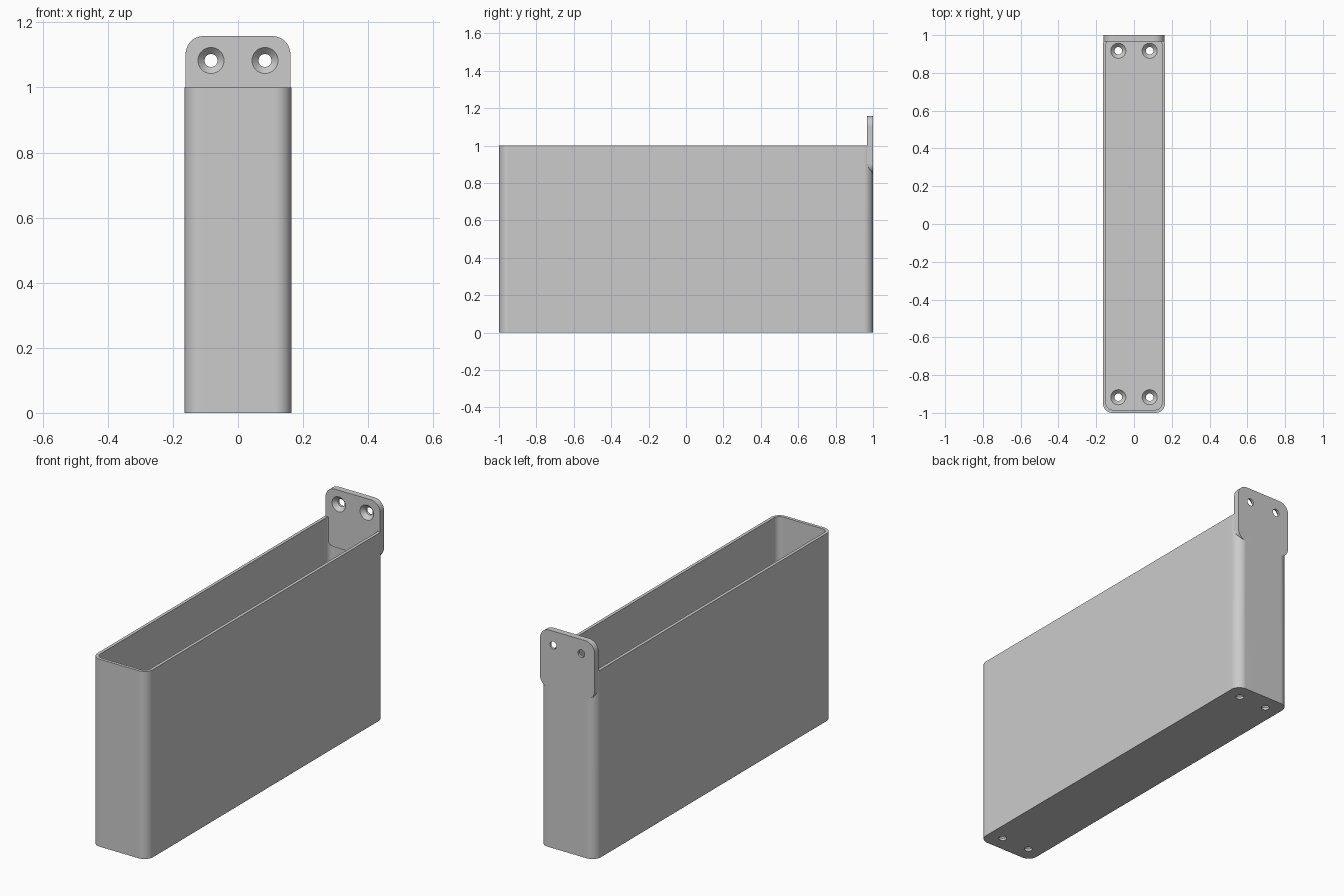
import bpy
import bmesh
from math import sin, cos, pi, radians
from mathutils import Matrix

cube = bpy.data.objects.get("Cube")
if cube:
    bpy.data.objects.remove(cube, do_unlink=True)

grey = bpy.data.materials.new("plain grey")
grey.use_nodes = True
colour = (0.6, 0.6, 0.6, 1)
grey.diffuse_color = colour
grey.node_tree.nodes["Principled BSDF"].inputs["Base Color"].default_value = colour

HALF_W, HEIGHT, WALL, PLATE = 0.164, 1.0, 0.0165, 0.033
HOLE_X, HOLE_Y, HOLE_Z = 0.083, 0.917, 1.083
# Turns a shape's z axis towards -y, its y axis towards z
UPRIGHT = Matrix.Rotation(radians(90), 4, 'X')


def add_object(name, bm, matrix=None):
    if matrix:
        bm.transform(matrix)
    bmesh.ops.recalc_face_normals(bm, faces=bm.faces)
    mesh = bpy.data.meshes.new(name)
    bm.to_mesh(mesh)
    bm.free()
    mesh.materials.append(grey)
    obj = bpy.data.objects.new(name, mesh)
    bpy.context.collection.objects.link(obj)
    return obj


def rounded_prism(name, hx, hy, radius, z0, z1, matrix=None, steps=10):
    """Rounded rectangle in x and y, extruded from z0 to z1."""
    bm = bmesh.new()
    ring = []
    for i, (sx, sy) in enumerate([(1, 1), (-1, 1), (-1, -1), (1, -1)]):
        for k in range(steps + 1):
            a = pi / 2 * (i + k / steps)
            ring.append(bm.verts.new((sx * (hx - radius) + radius * cos(a),
                                      sy * (hy - radius) + radius * sin(a), z0)))
    face = bm.faces.new(ring)
    top = bmesh.ops.extrude_face_region(bm, geom=[face])["geom"]
    bmesh.ops.translate(bm, vec=(0, 0, z1 - z0),
                        verts=[v for v in top if isinstance(v, bmesh.types.BMVert)])
    return add_object(name, bm, matrix)


def countersink(name, matrix, steps=32):
    """Screw hole: narrow bore below, cone opening at z = PLATE."""
    bm = bmesh.new()
    profile = [(0.02, -0.02), (0.02, 0.012), (0.04, PLATE), (0.04, PLATE + 0.01)]
    rings = [[bm.verts.new((r * cos(2 * pi * i / steps), r * sin(2 * pi * i / steps), z))
              for i in range(steps)] for r, z in profile]
    for low, high in zip(rings, rings[1:]):
        for i in range(steps):
            j = (i + 1) % steps
            bm.faces.new((low[i], low[j], high[j], high[i]))
    bm.faces.new(rings[0])
    bm.faces.new(rings[-1])
    return add_object(name, bm, matrix)


def combine(obj, other, operation):
    mod = obj.modifiers.new(operation.lower(), 'BOOLEAN')
    mod.operation = operation
    mod.solver = 'EXACT'
    mod.object = other
    other.hide_render = True
    bpy.context.view_layer.objects.active = obj
    bpy.ops.object.modifier_apply(modifier=mod.name)
    bpy.data.objects.remove(other, do_unlink=True)


# Open box with rounded upright corners
holder = rounded_prism("wall_holder", HALF_W, 1, 0.05, 0, HEIGHT)
cavity = rounded_prism("cavity_cutter", HALF_W - WALL, 1 - WALL, 0.05 - WALL,
                       PLATE, HEIGHT + 0.1)
combine(holder, cavity, 'DIFFERENCE')

# Mounting tab rising from the back wall
tab_low, tab_high = 0.848, 1.158
tab = rounded_prism("mounting_tab", 0.161, (tab_high - tab_low) / 2, 0.055, 0, PLATE,
                    Matrix.Translation((0, 1, (tab_low + tab_high) / 2)) @ UPRIGHT)
combine(holder, tab, 'UNION')

# Countersunk screw holes in the floor and the tab
for x in (-HOLE_X, HOLE_X):
    places = [Matrix.Translation((x, y, 0)) for y in (-HOLE_Y, HOLE_Y)]
    places.append(Matrix.Translation((x, 1, HOLE_Z)) @ UPRIGHT)
    for place in places:
        combine(holder, countersink("hole_cutter", place), 'DIFFERENCE')

# Smooth corners, crisp edges
bpy.ops.object.select_all(action='DESELECT')
holder.select_set(True)
bpy.context.view_layer.objects.active = holder
bpy.ops.object.shade_smooth_by_angle(angle=radians(25))
normals = holder.modifiers.new("weighted_normals", 'WEIGHTED_NORMAL')
normals.keep_sharp = True
